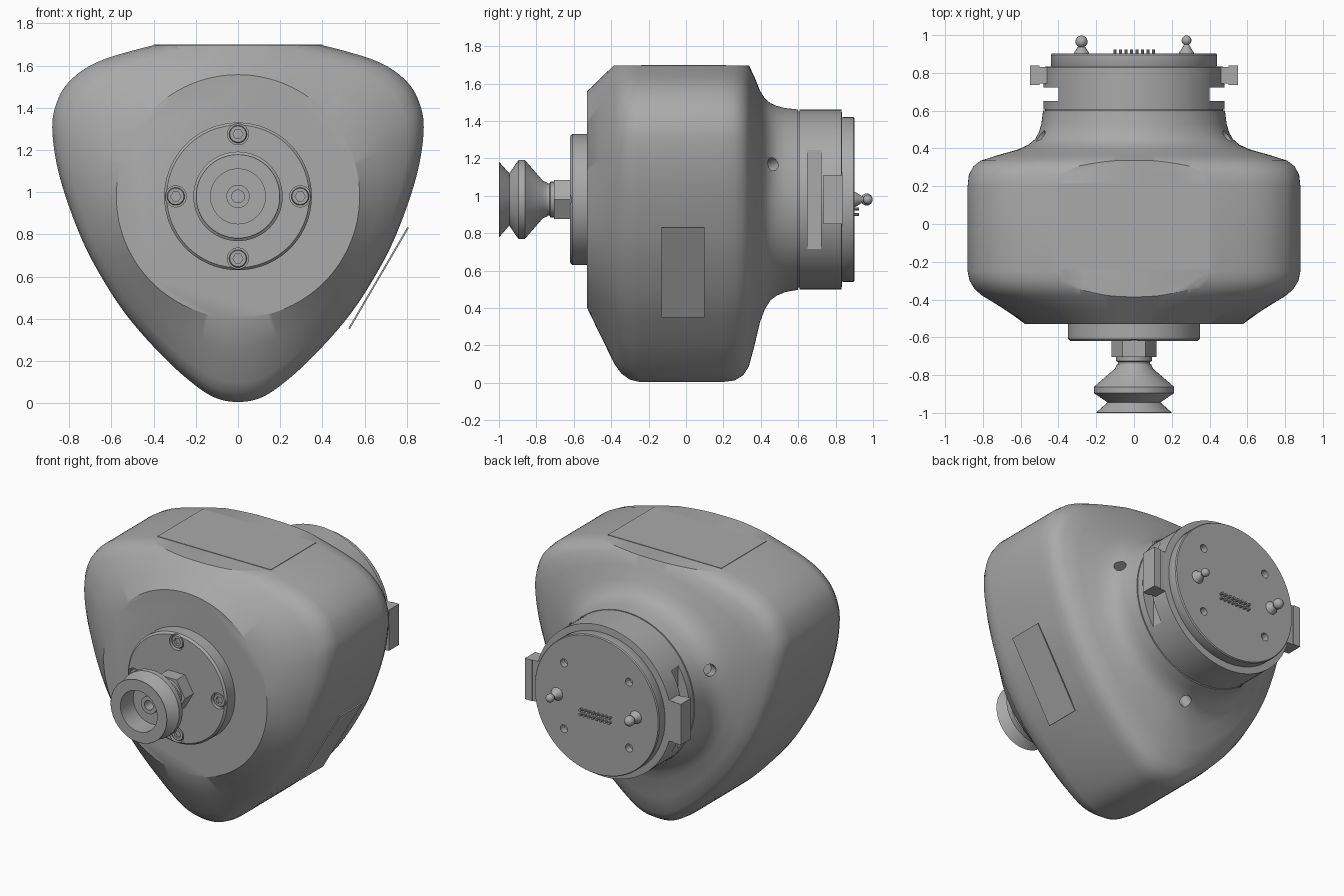
import bpy, bmesh, math
from mathutils import Vector, Matrix

if "Cube" in bpy.data.objects:
    bpy.data.objects.remove(bpy.data.objects["Cube"])

AXIS = 0.98      # height of the central axis
TOP = 1.697      # height of the flat top

grey = bpy.data.materials.new("plain grey")
grey.use_nodes = True
grey.diffuse_color = (0.4, 0.4, 0.4, 1)
grey.node_tree.nodes["Principled BSDF"].inputs["Base Color"].default_value = (0.4, 0.4, 0.4, 1)


def finish(name, bm, angle=30):
    bmesh.ops.recalc_face_normals(bm, faces=bm.faces[:])
    mesh = bpy.data.meshes.new(name)
    bm.to_mesh(mesh)
    bm.free()
    mesh.materials.append(grey)
    obj = bpy.data.objects.new(name, mesh)
    bpy.context.collection.objects.link(obj)
    shade(obj, angle)
    return obj


def shade(obj, angle=30):
    bpy.ops.object.select_all(action='DESELECT')
    obj.select_set(True)
    bpy.context.view_layer.objects.active = obj
    bpy.ops.object.shade_smooth_by_angle(angle=math.radians(angle))


def loft(rings):
    """Closed skin through rings of points, capped at both ends."""
    bm = bmesh.new()
    rows = [[bm.verts.new(p) for p in ring] for ring in rings]
    n = len(rows[0])
    for a, b in zip(rows, rows[1:]):
        for i in range(n):
            j = (i + 1) % n
            bm.faces.new((a[i], a[j], b[j], b[i]))
    bm.faces.new(rows[0])
    bm.faces.new(rows[-1])
    return bm


def lathe(name, profile, x=0, z=AXIS, sides=64):
    """Turned part about an axis along y; profile is (radius, y)."""
    turn = [2 * math.pi * i / sides for i in range(sides)]
    return finish(name, loft([[(x + r * math.cos(a), y, z + r * math.sin(a)) for a in turn]
                              for r, y in profile]))


def box(name, x, y, z, matrix=None):
    bm = bmesh.new()
    bmesh.ops.create_cube(bm, size=1)
    for v in bm.verts:
        v.co = [lo + (hi - lo) * (c + 0.5) for c, (lo, hi) in zip(v.co, (x, y, z))]
    if matrix:
        bm.transform(matrix)
    return finish(name, bm)


def cut(obj, cutters):
    for c in cutters:
        c.hide_render = True
        mod = obj.modifiers.new("cut", 'BOOLEAN')
        mod.operation, mod.solver, mod.object = 'DIFFERENCE', 'EXACT', c
        bpy.context.view_layer.objects.active = obj
        bpy.ops.object.modifier_apply(modifier=mod.name)
        bpy.data.objects.remove(c)
    shade(obj)


def smooth_path(pts, steps=6):
    """Catmull-Rom curve through a half outline mirrored at its ends."""
    mirror = lambda p: Vector((-p[0], p[1]))
    p = [mirror(pts[1])] + [Vector(q) for q in pts] + [mirror(pts[-2])]
    out = []
    for a, b, c, d in zip(p, p[1:], p[2:], p[3:]):
        for k in range(steps):
            t = k / steps
            out.append(0.5 * (2 * b + (c - a) * t + (2 * a - 5 * b + 4 * c - d) * t * t
                              + (3 * b - a - 3 * c + d) * t ** 3))
    return out + [p[-2]]


# Body: rounded triangle blending into a round face in front and a neck behind
half = smooth_path([(0, .005), (.1, .022), (.2, .082), (.345, .21), (.52, .405), (.655, .61),
                    (.755, .81), (.845, 1.07), (.88, 1.28), (.865, 1.41), (.8, 1.525),
                    (.66, 1.62), (.4, 1.697), (.2, 1.735), (0, 1.746)])
outline = half + [Vector((-p.x, p.y)) for p in half[-2:0:-1]]
centre = Vector((0, AXIS))


def section(y, blend, radius):
    ring = []
    for p in outline:
        q = centre + (p - centre).normalized() * radius
        q = q.lerp(p, blend)
        ring.append((q.x, y, q.y))
    return ring


front = [(-.53, 0), (-.455, .39), (-.38, .77), (-.345, .89), (-.3, .97), (-.25, 1)]
back = [(.2, 1), (.26, .985), (.305, .93), (.335, .84), (.365, .62), (.395, .36), (.42, .22),
        (.45, .125), (.485, .07), (.53, .03), (.6, .005)]
bm = loft([section(y, t, .577) for y, t in front] + [section(y, t, .48) for y, t in back])
bmesh.ops.bisect_plane(bm, geom=bm.verts[:] + bm.edges[:] + bm.faces[:],
                       plane_co=(0, 0, TOP), plane_no=(0, 0, 1), clear_outer=True)
bmesh.ops.holes_fill(bm, edges=[e for e in bm.edges if e.is_boundary], sides=0)
body = finish("body", bm)

# Three slanted holes around the neck root
drills = []
for degrees in (21, 159, 270):
    a = math.radians(degrees)
    out = Vector((math.cos(a), 0, math.sin(a)))
    drill = lathe("drill", [(.036, -.1), (.036, .1)], z=0, sides=24)
    aim = (out * .8 + Vector((0, .6, 0))).to_track_quat('Y', 'Z').to_matrix().to_4x4()
    drill.data.transform(Matrix.Translation(Vector((0, .465, AXIS)) + out * .53) @ aim)
    drills.append(drill)
cut(body, drills)

# Label plates on the top and on the left flank
box("top_plate", (-.4, .4), (-.24, .215), (TOP - .004, TOP + .003))
lean = Matrix.Translation((.67, 0, .59)) @ Matrix.Rotation(math.atan2(.28, .48), 4, 'Y')
box("side_plate", (-.008, 0), (-.13, .1), (-.278, .278), lean)

# Neck with a slot on each side, and the stepped rear plate
neck = lathe("neck", [(.47, .58), (.47, .606), (.48, .606), (.48, .832), (.43, .835)], sides=96)
cut(neck, [box("slot", sorted((s * .4, s * .6)), (.65, .722), (.6, 1.4)) for s in (-1, 1)])
rear = lathe("rear_plate", [(.43, .82), (.44, .84), (.44, .895), (.435, .902)], sides=96)
cut(rear, [lathe("hole", [(.025, .86), (.025, .95)], x, AXIS + z, 20)
           for x in (-.23, .23) for z in (-.21, .21)])

# Side latches, rear locating pins and contact pins
for side, s in (("left", 1), ("right", -1)):
    box(side + "_latch_arm", sorted((s * .4, s * .51)), (.745, .832), (.85, 1.11))
    box(side + "_latch_tab", sorted((s * .5, s * .55)), (.735, .838), (.85, 1.11))
    b = .026 if s > 0 else .032
    ball = [(b * math.sin(math.radians(d)), .998 - b + b * -math.cos(math.radians(d)))
            for d in range(30, 180, 15)]
    lathe(side + "_locating_pin", [(.04, .89), (.04, .905), (.022, .935)] + ball + [(.003, .998)],
          x=s * .278, sides=24)
for row in range(2):
    for i in range(8):
        lathe("contact_pin", [(.008, .89), (.008, .925)], -.1 + i * .029, .9 + row * .03, 10)

# Front mounting disc with four socket screws
disc = lathe("mounting_disc", [(.35, -.52), (.35, -.608), (.338, -.62)], sides=96)
spots = [(.295 * math.cos(a), AXIS + .295 * math.sin(a))
         for a in (math.pi / 2 * i for i in range(4))]
cut(disc, [lathe("recess", [(.05, -.59), (.05, -.65)], x, z, 32) for x, z in spots])
for x, z in spots:
    screw = lathe("screw", [(.042, -.58), (.042, -.606), (.038, -.612)], x, z, 32)
    cut(screw, [lathe("socket", [(.024, -.595), (.024, -.65)], x, z, 6)])

# Hex fitting and hollow bellows suction cup
lathe("hex_fitting", [(.12, -.61), (.12, -.705)], sides=6)
lathe("fitting_stem", [(.095, -.7), (.095, -.725), (.086, -.73), (.086, -.77)])
lathe("suction_cup", [(.09, -.74), (.1, -.765), (.212, -.862), (.212, -.895), (.14, -.945),
                      (.2, -.998), (.198, -1), (.13, -1), (.13, -.87), (.055, -.87),
                      (.055, -.9), (.03, -.9), (.03, -.78)])
